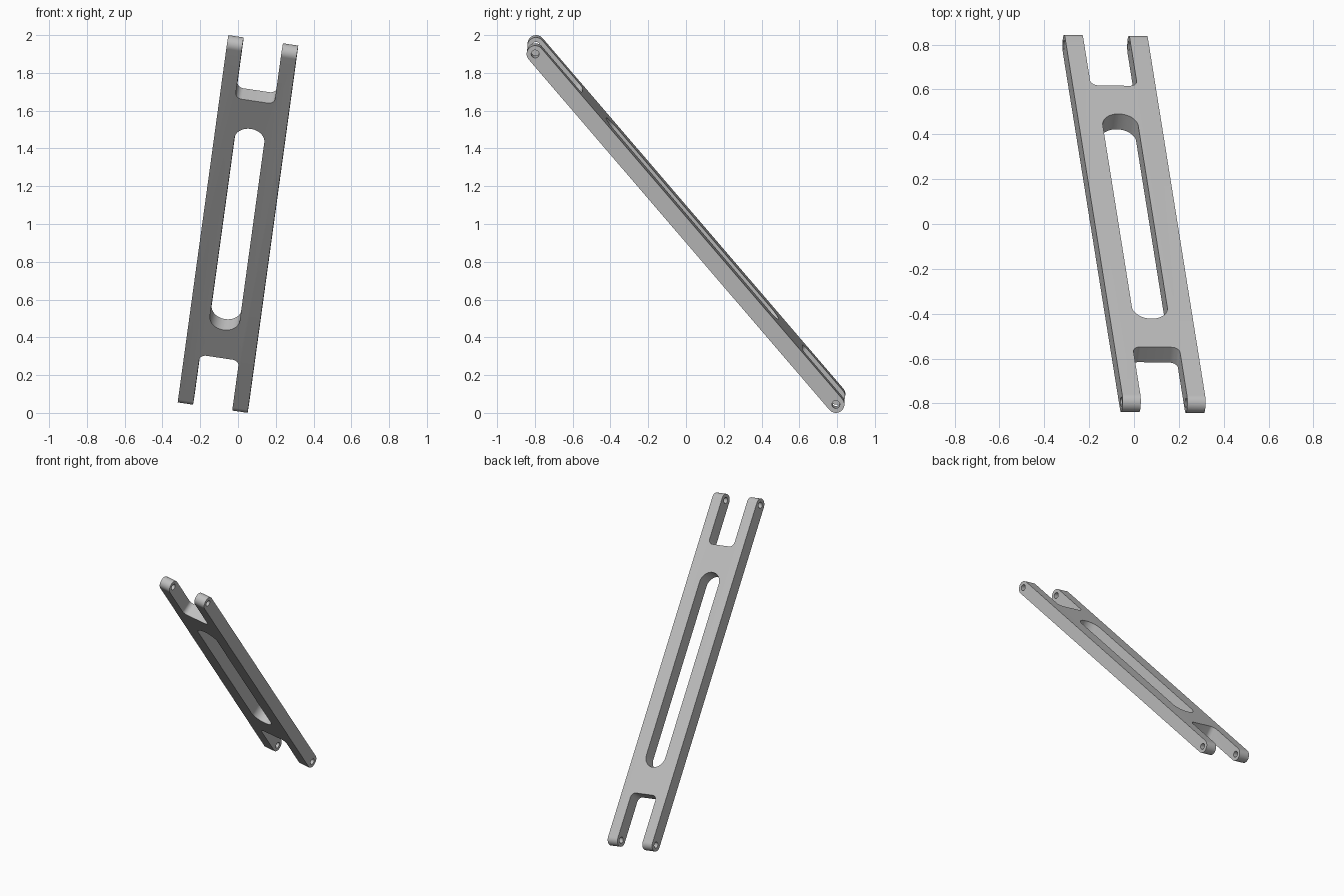
import bpy, bmesh, math
from mathutils import Matrix, Vector

if "Cube" in bpy.data.objects:
    bpy.data.objects.remove(bpy.data.objects["Cube"])

# Proportions of the link
WIDTH, RADIUS, PIN_HALF = 0.374, 0.045, 1.229
GAP, NOTCH_FLOOR, FILLET = 0.21, 0.90, 0.035
SLOT_WIDTH, SLOT_HALF = 0.16, 0.705
HOLE_RADIUS = 0.021


def rounded_rect(w, h, r, steps=12):
    """Outline of a w by h rectangle with corner radius r."""
    points = []
    corners = ((1, 1), (-1, 1), (-1, -1), (1, -1))
    for quarter, (sx, sy) in enumerate(corners):
        for i in range(steps + 1):
            a = (quarter + i / steps) * math.pi / 2
            points.append((sx * (w / 2 - r) + r * math.cos(a),
                           sy * (h / 2 - r) + r * math.sin(a)))
    return points


def prism(name, outline, depth, place=Matrix()):
    """Extrude a flat outline evenly both ways along its normal."""
    bm = bmesh.new()
    face = bm.faces.new([bm.verts.new((x, y, -depth / 2)) for x, y in outline])
    top = bmesh.ops.extrude_face_region(bm, geom=[face])["geom"]
    verts = [v for v in top if isinstance(v, bmesh.types.BMVert)]
    bmesh.ops.translate(bm, verts=verts, vec=(0, 0, depth))
    bmesh.ops.remove_doubles(bm, verts=bm.verts, dist=1e-5)
    bmesh.ops.recalc_face_normals(bm, faces=bm.faces)
    bm.transform(place)
    mesh = bpy.data.meshes.new(name)
    bm.to_mesh(mesh)
    bm.free()
    obj = bpy.data.objects.new(name, mesh)
    bpy.context.collection.objects.link(obj)
    return obj


# Bar with rounded ends: side profile extruded across the width
sideways = Matrix.Rotation(math.pi / 2, 4, "Y")
profile = rounded_rect(2 * RADIUS, 2 * (PIN_HALF + RADIUS), RADIUS - 1e-4)
link = prism("link_arm", profile, WIDTH, sideways)

# Long window, and at each end a fork notch and a pin hole
cutters = [prism("slot_cutter",
                 rounded_rect(SLOT_WIDTH, 2 * SLOT_HALF, SLOT_WIDTH / 2 - 1e-4), 0.5)]
NOTCH_LENGTH = 0.6
for end in (-1, 1):
    notch_at = Matrix.Translation((0, end * (NOTCH_FLOOR + NOTCH_LENGTH / 2), 0))
    cutters.append(prism("notch_cutter", rounded_rect(GAP, NOTCH_LENGTH, FILLET, 8),
                         0.5, notch_at))
    circle = [(HOLE_RADIUS * math.cos(i * math.tau / 32),
               HOLE_RADIUS * math.sin(i * math.tau / 32)) for i in range(32)]
    hole_at = Matrix.Translation((0, end * PIN_HALF, 0)) @ sideways
    cutters.append(prism("pin_cutter", circle, 0.6, hole_at))

bpy.context.view_layer.objects.active = link
for cutter in cutters:
    cutter.hide_render = True
    mod = link.modifiers.new("cut", "BOOLEAN")
    mod.operation, mod.solver, mod.object = "DIFFERENCE", "EXACT", cutter
    bpy.ops.object.modifier_apply(modifier=mod.name)
    bpy.data.objects.remove(cutter)

# Plain grey finish
grey = bpy.data.materials.new("light_grey")
grey.use_nodes = True
colour = (0.52, 0.52, 0.52, 1)
grey.diffuse_color = colour
grey.node_tree.nodes["Principled BSDF"].inputs["Base Color"].default_value = colour
link.data.materials.clear()
link.data.materials.append(grey)

# Smooth the round surfaces, keep the edges sharp
bpy.ops.object.select_all(action="DESELECT")
link.select_set(True)
bpy.ops.object.shade_smooth_by_angle(angle=math.radians(30))

# Lean the arm into its tilted pose
along = Vector((0.255, -1.592, 1.855)).normalized()
across = Vector((0.989, -0.014, -0.148))
across = (across - across.dot(along) * along).normalized()
pose = Matrix((across, along, across.cross(along))).transposed().to_4x4()
link.matrix_world = Matrix.Translation((0, 0, 1)) @ pose
